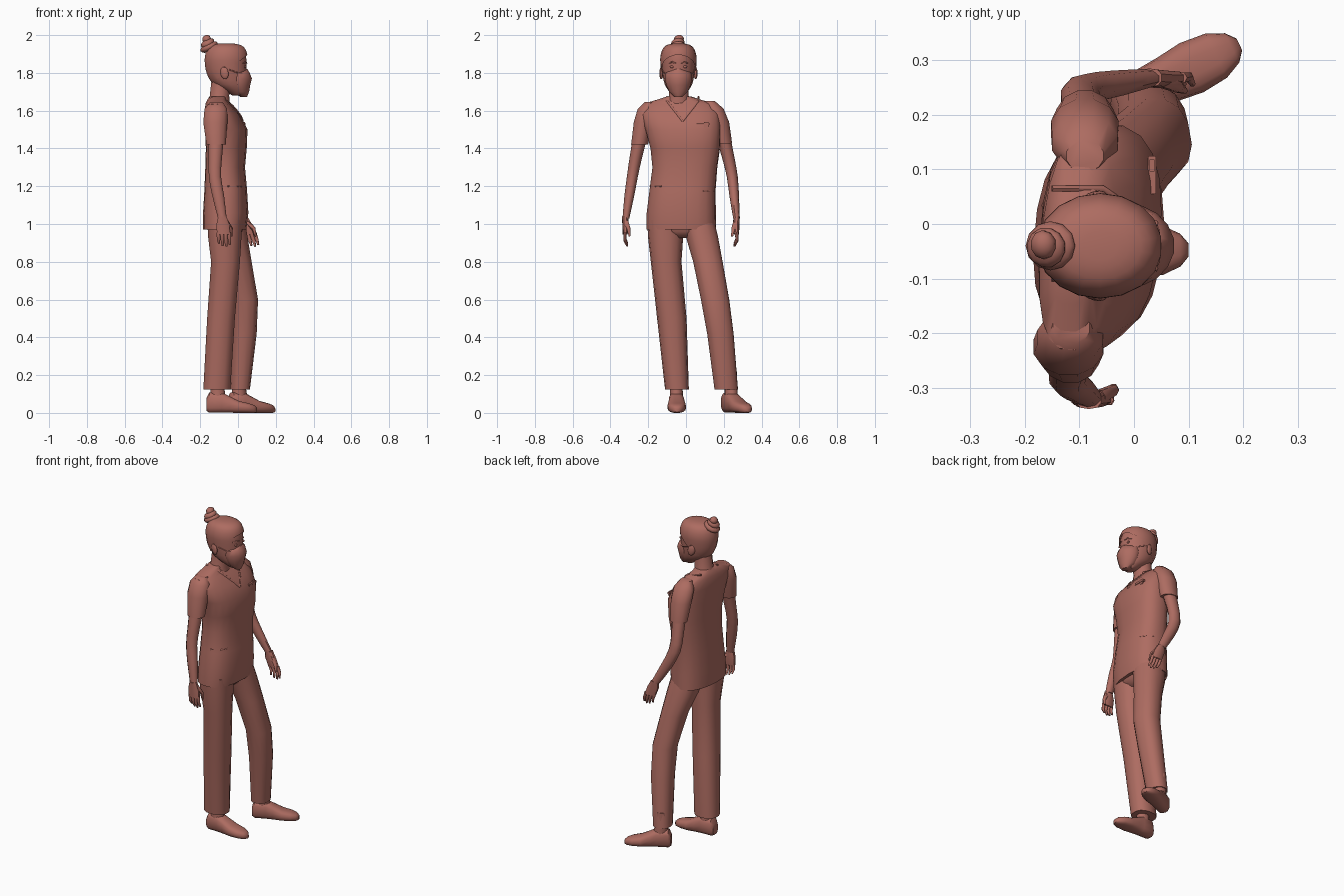
import bpy, bmesh, math
from mathutils import Matrix, Vector
from mathutils.bvhtree import BVHTree

if "Cube" in bpy.data.objects:
    bpy.data.objects.remove(bpy.data.objects["Cube"])

MAT = bpy.data.materials.new("clay")
MAT.diffuse_color = (0.42, 0.15, 0.12, 1)
MAT.use_nodes = True
MAT.node_tree.nodes["Principled BSDF"].inputs["Base Color"].default_value = MAT.diffuse_color


def finish(name, bm, angle=45):
    bmesh.ops.recalc_face_normals(bm, faces=bm.faces)
    me = bpy.data.meshes.new(name)
    bm.to_mesh(me)
    bm.free()
    ob = bpy.data.objects.new(name, me)
    bpy.context.collection.objects.link(ob)
    me.materials.append(MAT)
    bpy.ops.object.select_all(action='DESELECT')
    ob.select_set(True)
    bpy.context.view_layer.objects.active = ob
    bpy.ops.object.shade_smooth_by_angle(angle=math.radians(angle))
    return ob


def refine(rings, steps):
    """Catmull-Rom interpolation between rings."""
    out = []
    for i in range(len(rings) - 1):
        a, b, c, d = (rings[max(0, min(len(rings) - 1, i + k))] for k in (-1, 0, 1, 2))
        for s in range(steps):
            t = s / steps
            out.append([0.5 * (2*q + (r - p)*t + (2*p - 5*q + 4*r - w)*t*t + (3*q - p - 3*r + w)*t**3)
                        for p, q, r, w in zip(a, b, c, d)])
    return out + [rings[-1]]


def loft(name, rings, n=14, power=2.0, yaw=0, mat=None, steps=1, cut=None):
    """Skin superellipse rings (x, y, z, rx, ry); optional plane cut keeps the normal side."""
    bm = bmesh.new()
    rot = Matrix.Rotation(math.radians(yaw), 3, 'Z')
    loops = []
    for x, y, z, rx, ry in refine(rings, steps):
        loop = []
        for i in range(n):
            a = 2 * math.pi * (i + 0.5) / n
            c, s = math.cos(a), math.sin(a)
            p = Vector((rx * math.copysign(abs(c)**(2/power), c), ry * math.copysign(abs(s)**(2/power), s), 0))
            loop.append(bm.verts.new(Vector((x, y, z)) + rot @ p))
        loops.append(loop)
    for a, b in zip(loops, loops[1:]):
        for i in range(n):
            bm.faces.new((a[i], a[(i+1) % n], b[(i+1) % n], b[i]))
    bm.faces.new(loops[0])
    bm.faces.new(loops[-1])
    if cut:
        bmesh.ops.bisect_plane(bm, geom=bm.verts[:] + bm.edges[:] + bm.faces[:],
                               plane_co=cut[0], plane_no=cut[1], clear_inner=True)
    if mat:
        bm.transform(mat)
    return finish(name, bm)


def ball(name, loc, scale, rot=(0, 0, 0), seg=12):
    bm = bmesh.new()
    bmesh.ops.create_uvsphere(bm, u_segments=seg, v_segments=8, radius=1)
    m = Matrix.Rotation(rot[2], 4, 'Z') @ Matrix.Rotation(rot[1], 4, 'Y') @ Matrix.Rotation(rot[0], 4, 'X')
    bm.transform(Matrix.Translation(loc) @ m @ Matrix.Diagonal((*scale, 1)))
    return finish(name, bm)


def tube(name, pts, radii, n=6):
    """Tapered tube along points, with a closed tip."""
    bm = bmesh.new()
    pts = [Vector(p) for p in pts]
    loops = []
    for i, p in enumerate(pts):
        d = (pts[min(i + 1, len(pts) - 1)] - pts[max(i - 1, 0)]).normalized()
        u = d.orthogonal() if abs(d.y) > 0.9 else d.cross(Vector((0, 1, 0)))
        u.normalize()
        v = d.cross(u)
        loops.append([bm.verts.new(p + radii[i] * (u * math.cos(2*math.pi*k/n) + v * math.sin(2*math.pi*k/n)))
                      for k in range(n)])
    for a, b in zip(loops, loops[1:]):
        for k in range(n):
            bm.faces.new((a[k], a[(k+1) % n], b[(k+1) % n], b[k]))
    bm.faces.new(loops[0])
    bm.faces.new(loops[-1])
    return finish(name, bm, 60)


# Tunic body, turned slightly at the waist
torso = loft("tunic", [
    (-.070, -.025, .97, .112, .185), (-.065, -.025, 1.06, .118, .183), (-.065, -.018, 1.18, .111, .175),
    (-.068, -.006, 1.30, .103, .172), (-.062, -.004, 1.40, .106, .184), (-.062, -.015, 1.50, .110, .200),
    (-.082, -.030, 1.58, .090, .210), (-.105, -.037, 1.635, .065, .195), (-.110, -.038, 1.66, .050, .110),
    (-.105, -.038, 1.675, .045, .065)], n=20, power=2.5, yaw=-5)
skin = BVHTree.FromObject(torso, bpy.context.evaluated_depsgraph_get())


def front(y, z, off=0.0):
    hit = skin.ray_cast(Vector((1, y, z)), Vector((-1, 0, 0)))[0]
    return Vector((hit.x + off if hit else -.08, y, z))


# V collar and pocket seams laid on the chest
for side, y in (("right", -.10), ("left", .065)):
    line = [front(-.018 + (y + .018) * t, 1.545 + .105 * t, -.001) for t in (0, .25, .5, .75, 1)]
    tube(side + "_collar", line + [Vector((-.15, y, 1.672))], [.006] * 6)
for name, y0, y1, z in (("right_pocket", -.19, -.13, 1.20), ("left_pocket", .09, .15, 1.175)):
    tube(name, [front(y0 + (y1 - y0) * t, z, -.001) for t in (0, .5, 1)], [.004] * 3)

# Chest pocket with clipped badge
bm = bmesh.new()
bmesh.ops.create_cube(bm, size=1)
bm.transform(Matrix.Translation(front(.09, 1.53, .002)) @ Matrix.Diagonal((.014, .07, .012, 1)))
finish("pocket_trim", bm)
bm = bmesh.new()
bmesh.ops.create_cube(bm, size=1)
bm.transform(Matrix.Translation(front(.107, 1.525, .004)) @ Matrix.Diagonal((.01, .022, .03, 1)))
finish("badge", bm)

# Sleeves and bare arms
loft("right_sleeve", [(-.115, -.19, 1.645, .035, .03), (-.117, -.207, 1.61, .062, .05),
                      (-.12, -.225, 1.54, .066, .053), (-.116, -.246, 1.42, .053, .046)], n=12)
loft("left_sleeve", [(-.09, .125, 1.65, .035, .03), (-.09, .148, 1.61, .062, .053),
                     (-.09, .175, 1.54, .064, .055), (-.09, .2, 1.425, .053, .046)], n=12)
loft("right_arm", [(-.116, -.243, 1.46, .044, .038), (-.12, -.266, 1.35, .037, .033),
                   (-.122, -.284, 1.25, .034, .029), (-.105, -.30, 1.15, .033, .026),
                   (-.083, -.318, 1.03, .024, .018)], n=10, steps=2)
loft("left_arm", [(-.09, .197, 1.46, .044, .038), (-.098, .224, 1.35, .037, .033),
                  (-.092, .245, 1.25, .037, .029), (-.04, .256, 1.14, .036, .025),
                  (.025, .267, 1.03, .027, .017)], n=10, steps=2)


def hand(side, wrist, sx, slope, curl):
    """Palm, four curled fingers and a thumb; slope carries the hand forward as it drops."""
    x, y, z = wrist
    loft(side + "_palm", [(x, y, z + .01, .023, .017), (x + slope*.035, y + .002*curl, z - .035, .036, .017),
                          (x + slope*.085, y, z - .085, .036, .013)], n=10, power=2.6)
    for i in range(4):
        fx = x + slope*.08 - .028 + .019 * i
        ln = (.058, .072, .076, .066)[i]
        tube(f"{side}_finger_{i+1}", [(fx, y, z - .075), (fx + slope*ln*.5, y - .002*curl, z - .08 - ln*.5),
             (fx + slope*ln*.8, y + .012*curl, z - .08 - ln*.9)], [.0105, .009, .0055])
    tube(side + "_thumb", [(x + .02, y + .005*curl, z - .02), (x + .043 + slope*.03, y + .018*curl, z - .055),
         (x + .042 + slope*.06, y + .024*curl, z - .095)], [.014, .011, .006])


hand("right", (-.083, -.322, 1.03), 1, .08, 1)
hand("left", (.028, .268, 1.03), 1, .38, -1)

# Trousers
loft("right_trouser_leg", [(-.07, -.115, 1.02, .095, .09), (-.07, -.108, .93, .09, .093), (-.066, -.105, .80, .078, .081),
                           (-.09, -.075, .50, .075, .078), (-.112, -.048, .125, .073, .063)], n=14, power=2.3)
loft("left_trouser_leg", [(-.06, .06, 1.02, .095, .09), (-.04, .085, .93, .09, .086), (-.005, .116, .80, .076, .079),
                          (.035, .154, .60, .07, .076), (.032, .182, .42, .066, .071),
                          (.010, .213, .125, .052, .063)], n=14, power=2.3, yaw=10)
loft("trouser_seat", [(-.06, -.02, .925, .05, .08), (-.065, -.02, .96, .09, .14), (-.07, -.02, 1.02, .1, .16)], n=14)

# Shoes, lofted heel to toe, with ankles
AXES = Matrix(((0, 0, 1, 0), (0, 1, 0, 0), (1, 0, 0, 0), (0, 0, 0, 1)))
SHOE = [(.045, 0, 0, .035, .026), (.055, 0, .015, .055, .038), (.055, 0, .08, .055, .041), (.045, 0, .12, .045, .044),
        (.032, 0, .17, .032, .050), (.026, 0, .22, .026, .045), (.021, 0, .252, .021, .030), (.016, 0, .267, .012, .012)]
for side, heel, ang in (("right", (-.167, -.052), 1), ("left", (-.047, .212), 26)):
    place = Matrix.Translation((*heel, 0)) @ Matrix.Rotation(math.radians(ang), 4, 'Z')
    loft(side + "_shoe", SHOE, n=14, power=2.7, mat=place @ AXES)
    loft(side + "_ankle", [(.062, 0, .07, .045, .036), (.058, 0, .13, .038, .033), (.055, 0, .22, .035, .033)],
         n=10, mat=place)

# Neck and head
loft("neck", [(-.105, -.038, 1.62, .065, .075), (-.098, -.038, 1.68, .053, .054), (-.085, -.038, 1.78, .055, .052)], n=12)
HEAD = [(.0, -.04, 1.68, .03, .028), (-.015, -.04, 1.705, .054, .052), (-.042, -.04, 1.74, .088, .073),
        (-.056, -.04, 1.79, .103, .084), (-.061, -.04, 1.84, .108, .089), (-.062, -.04, 1.88, .107, .090),
        (-.062, -.04, 1.92, .095, .078), (-.062, -.04, 1.942, .068, .055), (-.062, -.04, 1.950, .025, .02)]
loft("head", HEAD, n=18, steps=2)

# Hair cap cut along a slanting hairline, plus topknot
loft("hair", [(x, y, z + .006, rx + .008, ry + .006) for x, y, z, rx, ry in HEAD], n=18, steps=2,
     cut=((0, -.04, 1.855), (-.62, 0, .78)))
ball("bun_base", (-.153, -.04, 1.937), (.05, .045, .024), (0, -.45, 0))
ball("bun_middle", (-.161, -.043, 1.957), (.039, .037, .022), (0, -.5, .3))
ball("bun_tip", (-.166, -.038, 1.979), (.024, .027, .021), (.2, -.4, 0), 10)

# Face mask with ear loops
loft("mask", [(.03, -.04, 1.673, .018, .022), (.015, -.04, 1.70, .045, .050), (.008, -.04, 1.735, .058, .066),
              (.005, -.04, 1.77, .070, .074), (.005, -.04, 1.80, .058, .070), (.015, -.04, 1.82, .036, .030)],
     n=16, power=1.8, cut=((-.03, 0, 0), (1, 0, 0)))

# Ears, eyes and brows mirrored about the head's centre line
for side, s in (("right", -1), ("left", 1)):
    yc = lambda d: -.04 + s * d
    ball(side + "_ear", (-.072, yc(.090), 1.80), (.022, .010, .034), (0, -.2, s * .25))
    tube(side + "_ear_loop", [(.0, yc(.075), 1.80), (-.04, yc(.087), 1.815), (-.075, yc(.093), 1.832)], [.003] * 3)
    ball(side + "_eye", (.036, yc(.033), 1.832), (.007, .015, .007), (0, 0, -s * .4), 10)
    tube(side + "_brow", [(.047, yc(.014), 1.851), (.042, yc(.032), 1.857), (.024, yc(.052), 1.851)], [.003, .005, .002])
